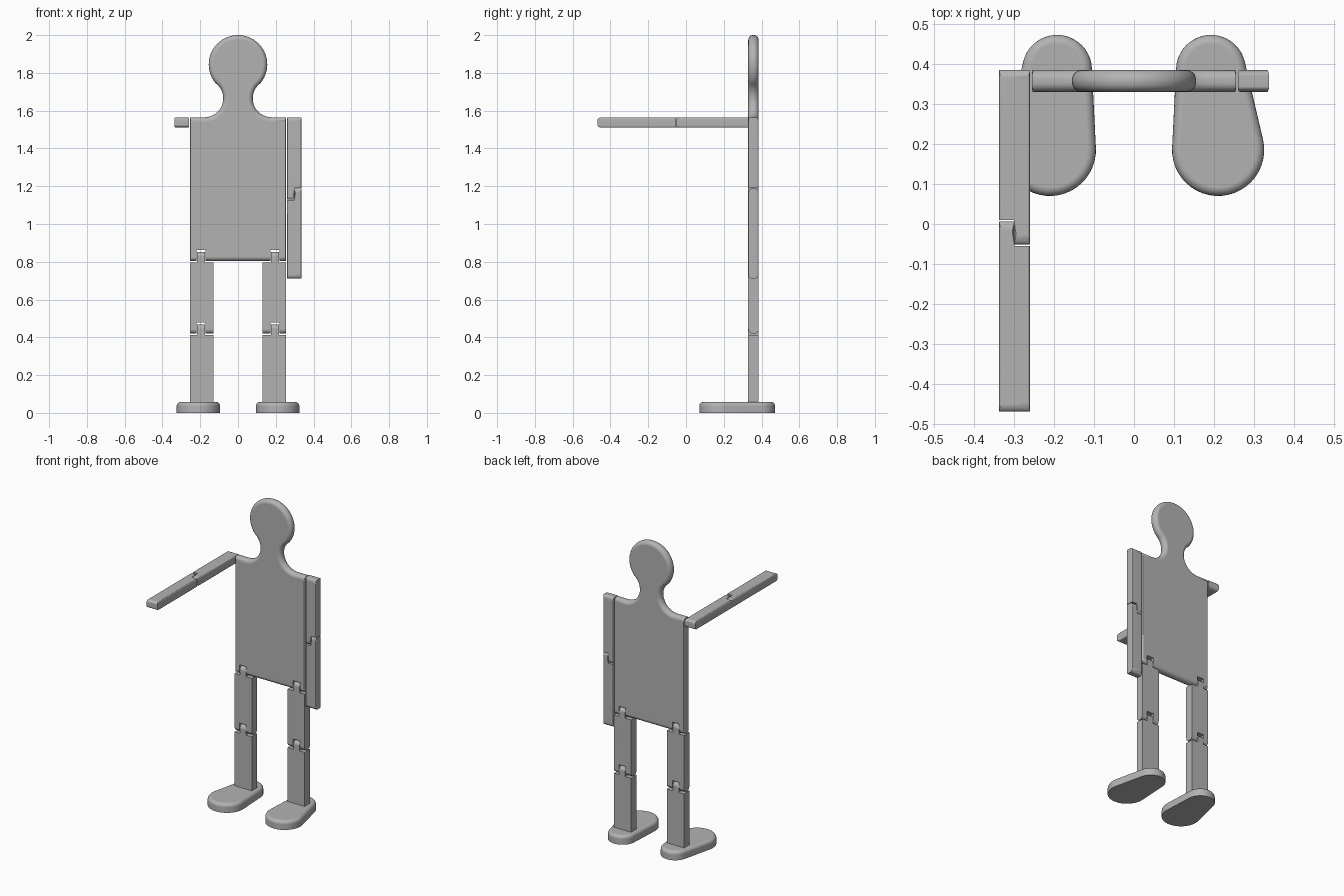
import bpy, bmesh, math
from mathutils import Matrix, Vector

cube = bpy.data.objects.get("Cube")
if cube:
    bpy.data.objects.remove(cube, do_unlink=True)

GREY = (0.45, 0.45, 0.45, 1)
mat = bpy.data.materials.new("plain grey")
mat.use_nodes = True
mat.diffuse_color = GREY
mat.node_tree.nodes["Principled BSDF"].inputs["Base Color"].default_value = GREY

MID_Y, HALF = 0.357, 0.0275   # centre plane and half thickness of the figure
ROUND, SOFT = 0.025, 0.006    # full edge rounding and slight edge softening


def arc(cx, cy, r, start, end, n):
    """Points on an arc, angles in radians."""
    steps = [start + (end - start) * i / n for i in range(n + 1)]
    return [(cx + r * math.cos(a), cy + r * math.sin(a)) for a in steps]


def plate(name, outline, radius, lo, hi, upright=True, matrix=None, both=True):
    """Extrude an outline and round its rim; radius(p, q) gives each segment's rounding."""
    bm = bmesh.new()
    weight = bm.edges.layers.float.new("bevel_weight_edge")
    place = (lambda u, v, w: (u, w, v)) if upright else (lambda u, v, w: (u, v, w))
    rims = [[bm.verts.new(place(u, v, w)) for u, v in outline] for w in (lo, hi)]
    n = len(outline)
    for rim in rims:
        bm.faces.new(rim)
    for i in range(n):
        j = (i + 1) % n
        bm.faces.new((rims[0][i], rims[0][j], rims[1][j], rims[1][i]))
        r = radius(Vector(outline[i]), Vector(outline[j]))
        for rim in rims if both else rims[1:]:
            bm.edges.get((rim[i], rim[j]))[weight] = r / ROUND
    bmesh.ops.recalc_face_normals(bm, faces=bm.faces)
    if matrix:
        bm.transform(matrix)
    mesh = bpy.data.meshes.new(name)
    bm.to_mesh(mesh)
    bm.free()
    mesh.materials.append(mat)
    ob = bpy.data.objects.new(name, mesh)
    bpy.context.collection.objects.link(ob)
    bpy.ops.object.select_all(action="DESELECT")
    ob.select_set(True)
    bpy.context.view_layer.objects.active = ob
    bevel = ob.modifiers.new("rounding", "BEVEL")
    bevel.limit_method = "WEIGHT"
    bevel.width = ROUND
    bevel.segments = 5
    bevel.use_clamp_overlap = False
    bpy.ops.object.modifier_apply(modifier=bevel.name)
    bpy.ops.object.shade_smooth_by_angle(angle=math.radians(35))
    ob.modifiers.new("clean shading", "WEIGHTED_NORMAL").keep_sharp = True
    return ob


def upright(name, outline, radius, matrix=None):
    return plate(name, outline, radius, MID_Y - HALF, MID_Y + HALF, matrix=matrix)


def ends(*levels, side=0.0):
    """Round level segments at the given heights, soften the upright ones."""
    def rule(p, q):
        if abs(p.y - q.y) > 1e-4:
            return side
        return ROUND if any(abs(p.y - z) < 1e-4 for z in levels) else 0.0
    return rule


# Joint layout shared by the torso, thighs and shins
LEG_IN, LEG_OUT, TAB_IN, TAB_OUT = 0.13, 0.255, 0.174, 0.217
HIP, KNEE, SHOULDER = 0.803, 0.419, 1.565
NOTCH, TAB, GAP = 0.06, 0.056, 0.006


def socket(z, s=1):
    """Notch in a lower edge that takes the tab of the part beneath."""
    a, b = TAB_IN - 0.003, TAB_OUT + 0.003
    return [(s * a, z), (s * a, z + NOTCH), (s * b, z + NOTCH), (s * b, z)]


# Torso, neck and head in one plate
head_r, neck_x, neck_r, neck_z, head_z = 0.155, 0.178, 0.1, 1.665, 1.845
toward = math.atan2(head_z - neck_z, -neck_x)
right_half = [(0, HIP)] + socket(HIP) + [(LEG_OUT, HIP), (LEG_OUT, SHOULDER)]
right_half += arc(neck_x, neck_z, neck_r, 1.5 * math.pi, toward, 16)
right_half += arc(0, head_z, head_r, toward - math.pi, math.pi / 2, 24)[1:]
body = right_half + [(-x, z) for x, z in reversed(right_half[1:-1])]


def body_rounding(p, q):
    if p.y > SHOULDER - 0.001 and q.y > SHOULDER - 0.001:
        return ROUND
    return ends(HIP)(p, q) or (SOFT if min(abs(p.x), abs(q.x)) > 0.25 else 0.0)


upright("torso_and_head", body, body_rounding)


# Legs and feet
def leg_part(name, s, top, bottom, has_socket):
    pts = [(LEG_IN, top), (TAB_IN, top), (TAB_IN, top + TAB), (TAB_OUT, top + TAB),
           (TAB_OUT, top), (LEG_OUT, top), (LEG_OUT, bottom)]
    if has_socket:
        pts += socket(bottom)[::-1]
    pts.append((LEG_IN, bottom))
    upright(name, [(s * x, z) for x, z in pts],
            ends(top + TAB, *([bottom] if has_socket else [])))


toe, heel, toe_r, heel_r = Vector((0.21, 0.185)), Vector((0.192, 0.385)), 0.115, 0.087
axis = heel - toe
lean = math.atan2(axis.y, axis.x)
spread = math.acos((toe_r - heel_r) / axis.length)
sole = arc(*heel, heel_r, lean - spread, lean + spread, 20)
sole += arc(*toe, toe_r, lean + spread, lean + 2 * math.pi - spread, 24)

for side, s in (("left", 1), ("right", -1)):
    leg_part(side + "_thigh", s, HIP - GAP, KNEE, True)
    leg_part(side + "_shin", s, KNEE - GAP, 0.05, False)
    plate(side + "_foot", [(s * x, y) for x, y in sole], lambda p, q: 0.022,
          0, 0.058, upright=False, both=False)

# Arms: the left hangs down, the right is swung forward about the shoulder
ARM_IN, ARM_MID, ARM_OUT = 0.259, 0.298, 0.337
ELBOW_HIGH, ELBOW_LOW, HAND = 1.187, 1.129, 0.712
pivot = Matrix.Translation((0, MID_Y, SHOULDER - HALF))
raised = pivot @ Matrix.Rotation(-math.pi / 2, 4, "X") @ pivot.inverted()

upper = [(ARM_IN, SHOULDER), (ARM_OUT, SHOULDER), (ARM_OUT, ELBOW_HIGH + GAP / 2),
         (ARM_MID + 0.002, ELBOW_HIGH + GAP / 2), (ARM_MID + 0.002, ELBOW_LOW),
         (ARM_IN, ELBOW_LOW)]
lower = [(ARM_MID, ELBOW_HIGH), (ARM_OUT, ELBOW_HIGH), (ARM_OUT, HAND), (ARM_IN, HAND),
         (ARM_IN, ELBOW_LOW - GAP / 2), (ARM_MID, ELBOW_LOW - GAP / 2)]

for side, s, turn in (("left", 1, None), ("right", -1, raised)):
    upright(side + "_upper_arm", [(s * x, z) for x, z in upper],
            ends(SHOULDER, ELBOW_LOW, side=SOFT), turn)
    upright(side + "_forearm", [(s * x, z) for x, z in lower],
            ends(ELBOW_HIGH, HAND, side=SOFT), turn)
